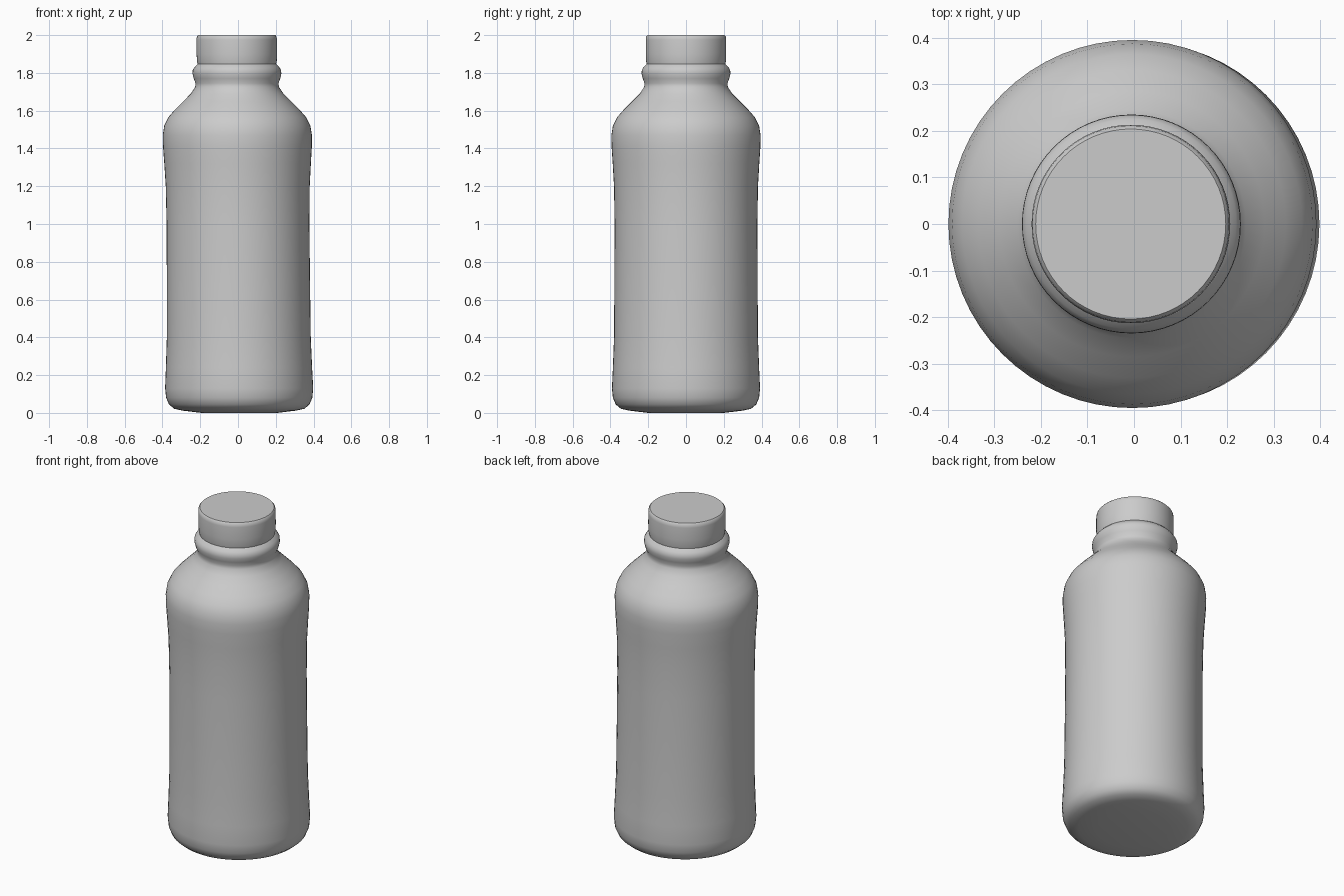
import bpy, bmesh
from math import cos, sin, pi, radians

cube = bpy.data.objects.get("Cube")
if cube:
    bpy.data.objects.remove(cube)

# Single grey plastic
grey = bpy.data.materials.new("plain_grey")
grey.use_nodes = True
tone = (0.6, 0.6, 0.6, 1)
grey.diffuse_color = tone
grey.node_tree.nodes["Principled BSDF"].inputs["Base Color"].default_value = tone

SIDES = 64


def lean(z):
    """Slight sideways drift of the axis from base to cap."""
    return 0.007 * (1 - z)


def lathe(name, profile, sharp):
    """Revolve (radius, height) points and close both ends."""
    bm = bmesh.new()
    rings = []
    for r, z in profile:
        rings.append([bm.verts.new((lean(z) + r * cos(2 * pi * i / SIDES),
                                    r * sin(2 * pi * i / SIDES), z))
                      for i in range(SIDES)])
    for low, high in zip(rings, rings[1:]):
        for i in range(SIDES):
            j = (i + 1) % SIDES
            bm.faces.new((low[i], low[j], high[j], high[i]))
    bm.faces.new(rings[0][::-1])
    bm.faces.new(rings[-1])
    mesh = bpy.data.meshes.new(name)
    bm.to_mesh(mesh)
    bm.free()
    mesh.materials.append(grey)
    obj = bpy.data.objects.new(name, mesh)
    bpy.context.collection.objects.link(obj)
    bpy.ops.object.select_all(action='DESELECT')
    obj.select_set(True)
    bpy.context.view_layer.objects.active = obj
    bpy.ops.object.shade_smooth_by_angle(angle=radians(sharp))
    return obj


# Body: rounded base, faintly waisted wall, domed shoulder, neck and collar ring
lathe("bottle_body", [
    (0.20, 0.0), (0.30, 0.012), (0.345, 0.022), (0.372, 0.045), (0.387, 0.08),
    (0.392, 0.13), (0.387, 0.24), (0.381, 0.40), (0.379, 0.70), (0.378, 1.00),
    (0.381, 1.20), (0.388, 1.32), (0.394, 1.41), (0.395, 1.47), (0.387, 1.52),
    (0.365, 1.565), (0.33, 1.605), (0.285, 1.65), (0.245, 1.69),
    (0.222, 1.725), (0.219, 1.745), (0.229, 1.77), (0.235, 1.795),
    (0.234, 1.815), (0.225, 1.83), (0.213, 1.842), (0.205, 1.85)], 50)

# Cap: short plain drum with a softened rim
lathe("cap", [
    (0.205, 1.835), (0.211, 1.86), (0.213, 1.90), (0.213, 1.975),
    (0.211, 1.992), (0.204, 2.0)], 40)
